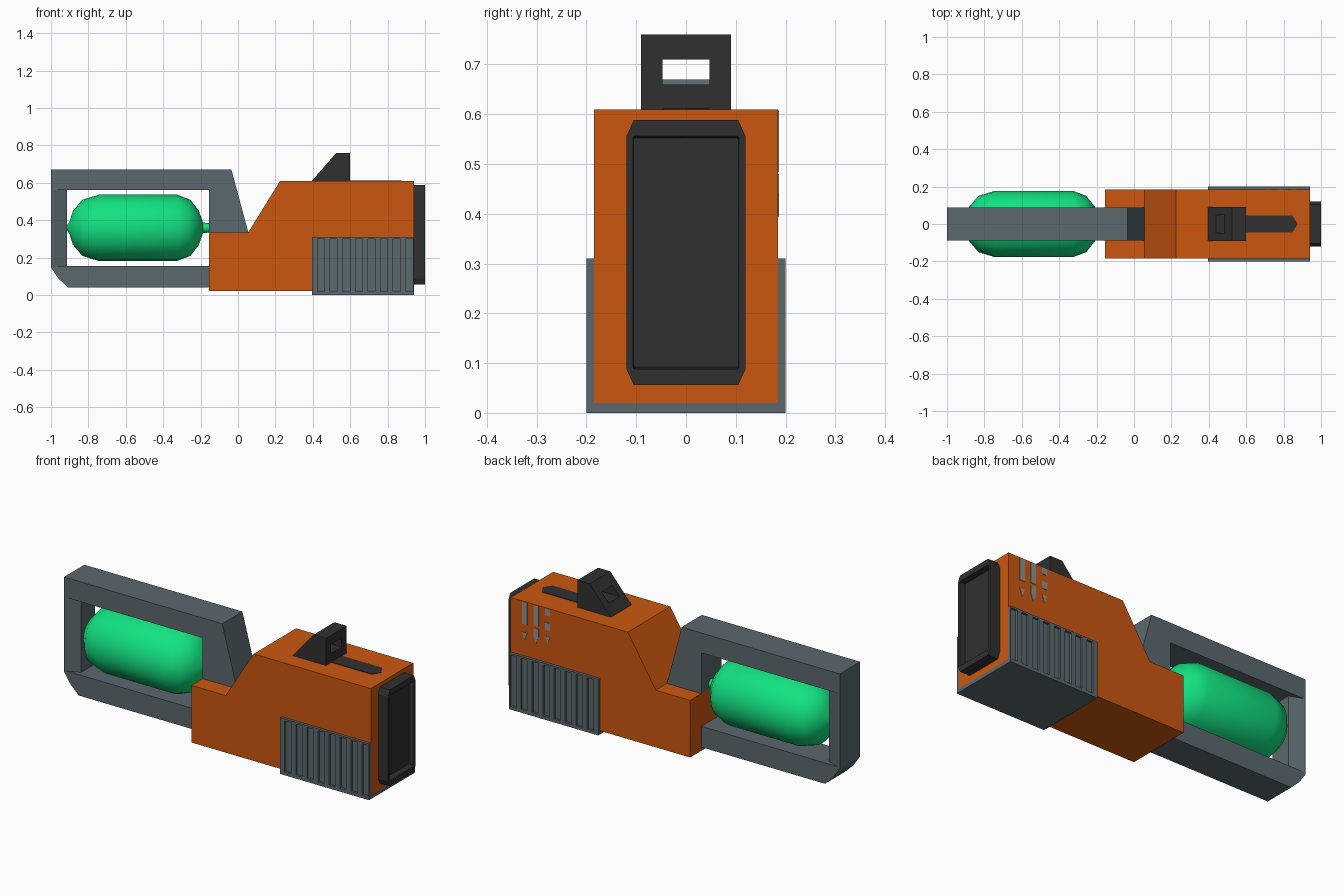
import bpy, bmesh, math
from mathutils import Vector

if "Cube" in bpy.data.objects:
    bpy.data.objects.remove(bpy.data.objects["Cube"])


def material(name, rgb):
    m = bpy.data.materials.new(name)
    m.diffuse_color = (*rgb, 1)
    m.use_nodes = True
    m.node_tree.nodes["Principled BSDF"].inputs["Base Color"].default_value = m.diffuse_color
    return m


ORANGE = material("orange_paint", (0.60, 0.095, 0.005))
STEEL = material("blue_grey", (0.105, 0.14, 0.155))
DARK = material("charcoal", (0.03, 0.03, 0.03))
GREEN = material("green_glow", (0.006, 0.76, 0.22))
PALE = material("pale_grey", (0.28, 0.28, 0.28))

# each mapping turns a 2D profile point plus depth into 3D
AXES = {"x": lambda a, b, d: (d, a, b),
        "y": lambda a, b, d: (a, d, b),
        "z": lambda a, b, d: (a, b, d)}


def add_prism(bm, pts, axis, lo, hi):
    rings = [[bm.verts.new(AXES[axis](a, b, d)) for a, b in pts] for d in (lo, hi)]
    n = len(pts)
    bm.faces.new(rings[0])
    bm.faces.new(rings[1][::-1])
    for i in range(n):
        j = (i + 1) % n
        bm.faces.new((rings[0][i], rings[1][i], rings[1][j], rings[0][j]))


def finish(bm, name, mat):
    bmesh.ops.recalc_face_normals(bm, faces=bm.faces)
    me = bpy.data.meshes.new(name)
    bm.to_mesh(me)
    bm.free()
    ob = bpy.data.objects.new(name, me)
    bpy.context.collection.objects.link(ob)
    me.materials.append(mat)
    return ob


def prisms(name, mat, axis, *parts):
    bm = bmesh.new()
    for pts, lo, hi in parts:
        add_prism(bm, pts, axis, lo, hi)
    return finish(bm, name, mat)


def rect(a0, a1, b0, b1):
    return [(a0, b0), (a1, b0), (a1, b1), (a0, b1)]


# main housing
prisms("housing", ORANGE, "y", ([(-0.155, 0.02), (0.94, 0.02), (0.94, 0.61), (0.225, 0.61),
                                 (0.055, 0.335), (-0.155, 0.335)], -0.185, 0.185))

# rear frame: top arm, bottom bar and tapered end post
W = 0.088
prisms("frame_top_arm", STEEL, "y", ([(-1, 0.56), (-0.155, 0.56), (-0.155, 0.335), (0.055, 0.335),
                                      (-0.035, 0.67), (-1, 0.67)], -W, W))
prisms("frame_bottom_bar", STEEL, "y", ([(-1, 0.155), (-0.155, 0.155), (-0.155, 0.04),
                                         (-0.91, 0.04), (-0.96, 0.088), (-1, 0.147)], -W, W))
prisms("frame_end_post", STEEL, "z", ([(-1, -W), (-0.988, -W), (-0.915, -0.06), (-0.915, 0.06),
                                       (-0.988, W), (-1, W)], 0.155, 0.56))

# glowing canister, lathed around the x axis
profile = [(-0.915, 0.012), (-0.90, 0.035), (-0.883, 0.09), (-0.832, 0.15), (-0.745, 0.177),
           (-0.325, 0.177), (-0.255, 0.15), (-0.21, 0.093), (-0.187, 0.028), (-0.15, 0.025)]
SEG = 24
bm = bmesh.new()
rings = [[bm.verts.new((x, r * math.cos(t * math.tau / SEG), 0.359 + r * math.sin(t * math.tau / SEG)))
          for t in range(SEG)] for x, r in profile]
for p, q in zip(rings, rings[1:]):
    for i in range(SEG):
        j = (i + 1) % SEG
        bm.faces.new((p[i], p[j], q[j], q[i]))
bm.faces.new(rings[0])
bm.faces.new(rings[-1])
canister = finish(bm, "canister", GREEN)
bpy.context.view_layer.objects.active = canister
canister.select_set(True)
bpy.ops.object.shade_smooth_by_angle(angle=math.radians(50))

# ribbed grip: U-shaped cover with rails and ribs on both sides
X0, X1 = 0.395, 0.94
bm = bmesh.new()
add_prism(bm, [(-0.188, 0), (0.188, 0), (0.188, 0.31), (0.185, 0.31), (0.185, 0.02),
               (-0.185, 0.02), (-0.185, 0.31), (-0.188, 0.31)], "x", X0, X1)
start, pitch, groove, count = 0.425, 0.0675, 0.038, 8
edges = [X0]
for i in range(count):
    edges += [start + i * pitch, start + i * pitch + groove]
edges.append(X1)
for s in (-1, 1):
    # comb outline: bottom rail, ribs and top rail
    for z0, z1 in ((0, 0.018), (0.30, 0.31)):
        add_prism(bm, rect(X0, X1, z0, z1), "y", s * 0.188, s * 0.2)
    for a, b in zip(edges[::2], edges[1::2]):
        add_prism(bm, rect(a, b, 0.018, 0.30), "y", s * 0.188, s * 0.2)
finish(bm, "ribbed_grip", STEEL)

# front plate with chamfered corners and shallow recess
def octagon(x, hy, z0, z1, cy, cz):
    return [(x, y, z) for y, z in ((hy, z0 + cz), (hy, z1 - cz), (hy - cy, z1), (cy - hy, z1),
                                   (-hy, z1 - cz), (-hy, z0 + cz), (cy - hy, z0), (hy - cy, z0))]


bm = bmesh.new()
loops = [octagon(0.94, 0.12, 0.056, 0.588, 0.015, 0.033),
         octagon(1.0, 0.12, 0.056, 0.588, 0.015, 0.033),
         octagon(1.0, 0.106, 0.088, 0.556, 0.002, 0.002),
         octagon(0.97, 0.104, 0.092, 0.552, 0.002, 0.002)]
rings = [[bm.verts.new(c) for c in loop] for loop in loops]
for p, q in zip(rings, rings[1:]):
    for i in range(8):
        j = (i + 1) % 8
        bm.faces.new((p[i], p[j], q[j], q[i]))
bm.faces.new(rings[0])
bm.faces.new(rings[-1])
finish(bm, "front_plate", DARK)

# top sight with a rectangular window cut through it
sight = prisms("sight", DARK, "y", ([(0.395, 0.61), (0.60, 0.61), (0.60, 0.76), (0.525, 0.76)],
                                    -0.09, 0.09))
cutter = prisms("sight_cutter", DARK, "x", (rect(-0.047, 0.047, 0.66, 0.71), 0.3, 0.7))
cutter.hide_render = True
mod = sight.modifiers.new("window", "BOOLEAN")
mod.operation, mod.solver, mod.object = "DIFFERENCE", "EXACT", cutter
bpy.context.view_layer.objects.active = sight
bpy.ops.object.modifier_apply(modifier=mod.name)
bpy.data.objects.remove(cutter)

# pointed strip on the roof
prisms("roof_strip", DARK, "z", ([(0.60, -0.045), (0.847, -0.045), (0.875, 0), (0.847, 0.045),
                                  (0.60, 0.045)], 0.608, 0.613))

# pale dashes on the back side, some ending in a downward point
marks = []
for x, dashes in ((0.855, ((0.608, 0.485, 0), (0.44, 0.44, 0.042))),
                  (0.785, ((0.608, 0.495, 0), (0.48, 0.435, 0.04))),
                  (0.715, ((0.608, 0.57, 0), (0.53, 0.49, 0), (0.455, 0.455, 0.042)))):
    for top, low, point in dashes:
        a, b = x - 0.016, x + 0.016
        if top == low:
            pts = [(a, top), (b, top), (x, top - point)]
        elif point:
            pts = [(a, top), (b, top), (b, low), (x, low - point), (a, low)]
        else:
            pts = rect(a, b, low, top)
        marks.append((pts, 0.183, 0.187))
prisms("side_dashes", PALE, "y", *marks)
